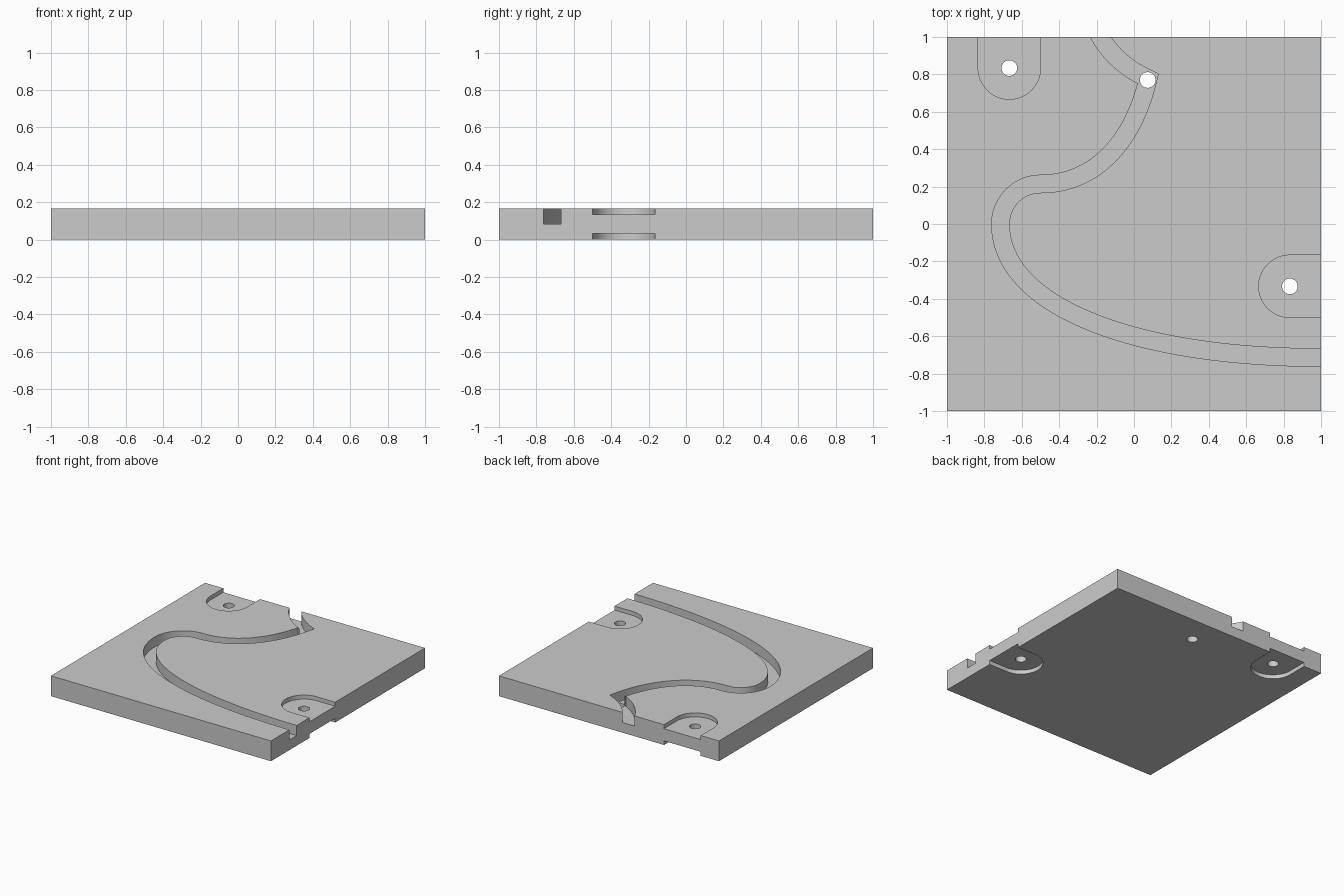
import bpy, bmesh, math
from mathutils import Vector
from mathutils.geometry import interpolate_bezier

if "Cube" in bpy.data.objects:
    bpy.data.objects.remove(bpy.data.objects["Cube"])

T = 1 / 6          # plate thickness
GROOVE = 0.047     # half width of the groove
E = 0.05           # overshoot of cutters

grey = bpy.data.materials.new("grey")
grey.diffuse_color = (0.6, 0.6, 0.6, 1)
grey.use_nodes = True
grey.node_tree.nodes["Principled BSDF"].inputs["Base Color"].default_value = grey.diffuse_color


def prism(name, outline, z0, z1):
    """Closed solid from a 2D outline between z0 and z1, normals outward."""
    pts = [(p[0], p[1]) for p in outline]
    n = len(pts)
    area = sum(pts[i - 1][0] * pts[i][1] - pts[i][0] * pts[i - 1][1] for i in range(n))
    if area < 0:
        pts.reverse()
    verts = [(x, y, z0) for x, y in pts] + [(x, y, z1) for x, y in pts]
    faces = [list(range(n))[::-1], list(range(n, 2 * n))]
    faces += [(i, (i + 1) % n, n + (i + 1) % n, n + i) for i in range(n)]
    mesh = bpy.data.meshes.new(name)
    mesh.from_pydata(verts, [], faces)
    mesh.update()
    mesh.materials.append(grey)
    ob = bpy.data.objects.new(name, mesh)
    bpy.context.scene.collection.objects.link(ob)
    return ob


def arc(cx, cy, r, a0, a1, n):
    return [Vector((cx + r * math.cos(math.radians(a0 + (a1 - a0) * i / n)),
                    cy + r * math.sin(math.radians(a0 + (a1 - a0) * i / n))))
            for i in range(n + 1)]


def bezier(a, b, c, d, n=28):
    return [Vector((p[0], p[1])) for p in interpolate_bezier(
        *[Vector((q[0], q[1], 0)) for q in (a, b, c, d)], n)]


def ribbon(path, half):
    """Offset a path to both sides with mitred corners."""
    left, right = [], []
    last = len(path) - 1
    for i, p in enumerate(path):
        d0 = p - path[i - 1] if i > 0 else path[1] - p
        d1 = path[i + 1] - p if i < last else d0
        n0 = Vector((-d0.y, d0.x)).normalized()
        n1 = Vector((-d1.y, d1.x)).normalized()
        m = (n0 + n1).normalized()
        off = m * (half / m.dot(n0))
        left.append(p + off)
        right.append(p - off)
    return left + right[::-1]


def cut(target, cutter):
    """Subtract the cutter, keeping the first solver result that is valid."""
    cutter.hide_render = True
    for solver in ('EXACT', 'MANIFOLD', 'FLOAT'):
        mod = target.modifiers.new("cut", 'BOOLEAN')
        mod.operation, mod.solver, mod.object = 'DIFFERENCE', solver, cutter
        bpy.context.view_layer.update()
        deps = bpy.context.evaluated_depsgraph_get()
        mesh = bpy.data.meshes.new_from_object(target.evaluated_get(deps))
        target.modifiers.remove(mod)
        if len(mesh.polygons) > len(target.data.polygons):
            target.data = mesh
            break
    bpy.data.objects.remove(cutter)


# Square plate
plate = prism("plate", [(-1, -1), (1, -1), (1, 1), (-1, 1)], 0, T)

# Winding groove in the top, with a sharp corner at the small hole
path = [Vector((1 + E, -0.714))]
path += bezier((1, -0.714), (0, -0.714), (-0.714, -0.44), (-0.714, 0), 48)
path += arc(-0.5, 0, 0.214, 180, 90, 24)[1:]
path += bezier((-0.5, 0.214), (-0.2, 0.214), (0, 0.45), (0.075, 0.777))[1:]
path += bezier((0.075, 0.777), (-0.05, 0.835), (-0.13, 0.915), (-0.18, 1.0))[1:]
path += [Vector((-0.225, 1.09))]
cut(plate, prism("groove_cutter", ribbon(path, GROOVE), T / 2, T + E))

# Rounded mounting recesses, on top and underneath
back_slot = arc(-2 / 3, 5 / 6, T, 180, 360, 48)
back_slot += [(-0.5, 1 + E), (-5 / 6, 1 + E)]
side_slot = arc(5 / 6, -1 / 3, T, 90, 270, 48)
side_slot += [(1 + E, -0.5), (1 + E, -T)]
for slot in (back_slot, side_slot):
    cut(plate, prism("recess_cutter", slot, -E, T / 5))
    cut(plate, prism("recess_cutter", slot, T * 4 / 5, T + E))

# Round through holes
for x, y in ((-2 / 3, 5 / 6), (5 / 6, -1 / 3), (0.073, 0.77)):
    cut(plate, prism("hole_cutter", arc(x, y, 0.042, 0, 360, 32)[:-1], -E, T + E))

# Smooth curved walls, sharp edges kept
plate.data.name = "plate"
plate.hide_render = False
bpy.context.view_layer.objects.active = plate
plate.select_set(True)
bpy.ops.object.shade_smooth_by_angle(angle=math.radians(30))
